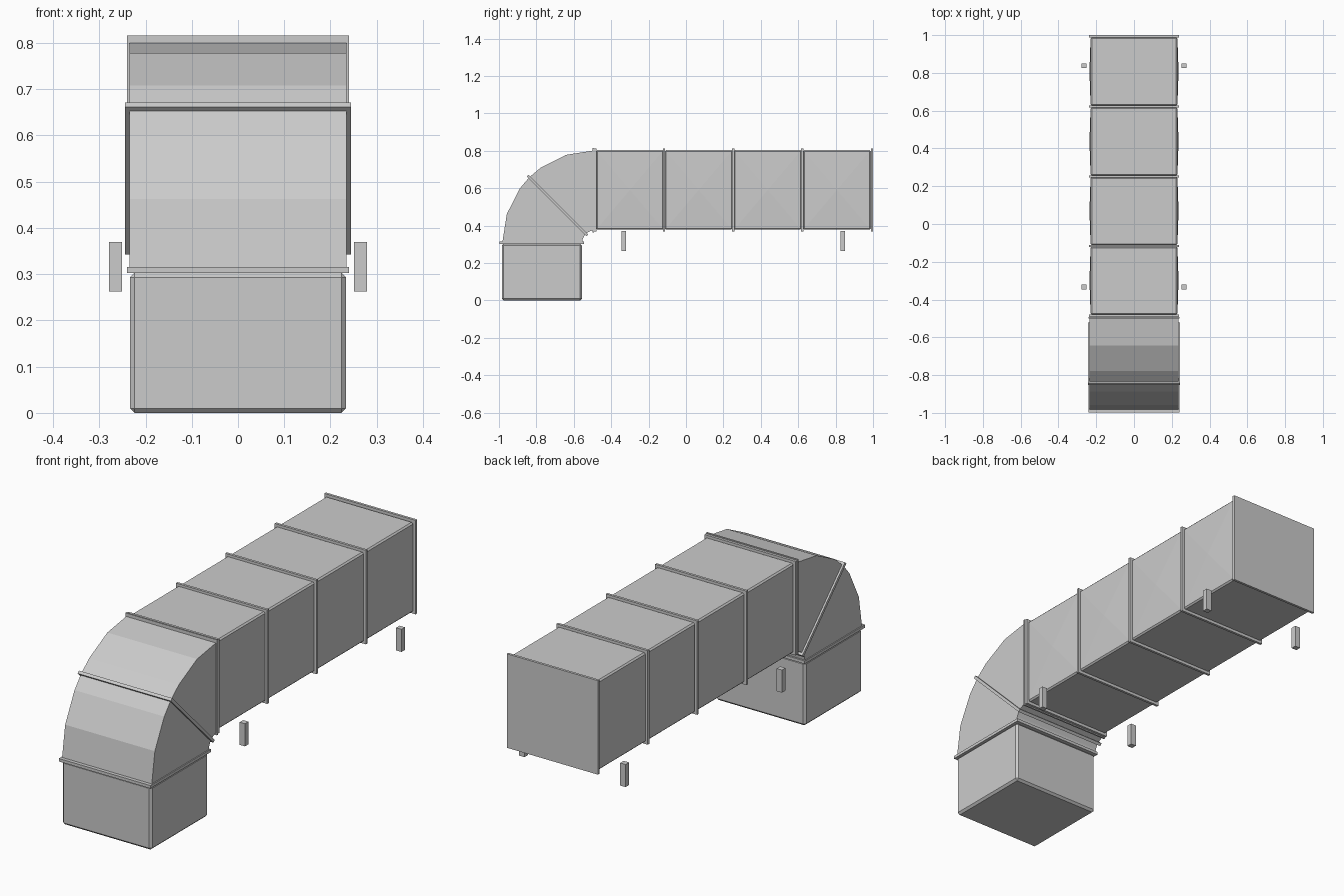
import bpy, bmesh, math
from mathutils import Matrix, Vector

if "Cube" in bpy.data.objects:
    bpy.data.objects.remove(bpy.data.objects["Cube"])

CY, CZ = -0.49, 0.31          # elbow turning centre
R_IN, R_OUT = 0.065, 0.492    # elbow radii


def finish(name, bm):
    bmesh.ops.recalc_face_normals(bm, faces=bm.faces[:])
    me = bpy.data.meshes.new(name)
    bm.to_mesh(me)
    bm.free()
    ob = bpy.data.objects.new(name, me)
    bpy.context.collection.objects.link(ob)
    return ob


def box(name, lo, hi, bevel=0.0, bulge=0.0, rot=0.0):
    """Box from corner to corner; bulge lifts the middle of both side panels."""
    lo, hi = Vector(lo), Vector(hi)
    bm = bmesh.new()
    bmesh.ops.create_cube(bm, size=1.0)
    bmesh.ops.scale(bm, vec=hi - lo, verts=bm.verts[:])
    if bevel:
        bmesh.ops.bevel(bm, geom=bm.edges[:], offset=bevel, segments=1, affect='EDGES')
    if bulge:
        bm.normal_update()
        sides = [f for f in bm.faces if abs(f.normal.x) > 0.99]
        for v in bmesh.ops.poke(bm, faces=sides)['verts']:
            v.co.x += math.copysign(bulge, v.co.x)
    bmesh.ops.rotate(bm, matrix=Matrix.Rotation(rot, 3, 'X'), verts=bm.verts[:])
    bmesh.ops.translate(bm, vec=(lo + hi) / 2, verts=bm.verts[:])
    return finish(name, bm)


def elbow(name, angles, hw):
    """Faceted bend piece: ring sector extruded across x."""
    def pt(r, a):
        a = math.radians(a)
        return CY - r * math.cos(a), CZ + r * math.sin(a)
    bm = bmesh.new()
    rings = []
    for a in angles:
        rings.append([bm.verts.new((x, *pt(r, a))) for x, r in
                      ((-hw, R_IN), (hw, R_IN), (hw, R_OUT), (-hw, R_OUT))])
    for p, q in zip(rings, rings[1:]):
        for i in range(4):
            j = (i + 1) % 4
            bm.faces.new((p[i], p[j], q[j], q[i]))
    bm.faces.new(rings[0])
    bm.faces.new(rings[-1])
    return finish(name, bm)


# straight duct sections
starts = [-0.485, -0.117, 0.252, 0.622]
for i, y in enumerate(starts):
    box(f"duct_section_{i + 1}", (-0.23, y + 0.004, 0.378), (0.23, y + 0.366, 0.803), 0.007, 0.006)

# joint flanges, with the last one closing the far end
for i, y in enumerate(starts + [0.994]):
    box(f"joint_flange_{i + 1}", (-0.239, y - 0.006, 0.368), (0.239, y + 0.006, 0.813))

# elbow halves and their flanges
elbow("elbow_lower", (0, 18, 36, 45), 0.235)
elbow("elbow_upper", (45, 54, 72, 90), 0.235)
box("elbow_top_flange", (-0.24, -0.501, 0.364), (0.24, -0.493, 0.816))
box("elbow_bottom_flange", (-0.24, -0.998, 0.302), (0.24, -0.546, 0.316))
mid = (R_IN + R_OUT) / 2 * math.sqrt(0.5)
box("elbow_seam_flange", (-0.244, CY - mid - 0.226, CZ + mid - 0.007),
    (0.244, CY - mid + 0.226, CZ + mid + 0.007), rot=-math.pi / 4)

# vertical drop section
box("drop_section", (-0.234, -0.985, 0.0), (0.234, -0.556, 0.303), 0.01)

# support pegs below the duct
for sx, side in ((-1, "left"), (1, "right")):
    for y, end in ((-0.333, "front"), (0.838, "rear")):
        x = sx * 0.265
        box(f"support_peg_{end}_{side}", (x - 0.014, y - 0.013, 0.263), (x + 0.014, y + 0.013, 0.37))
